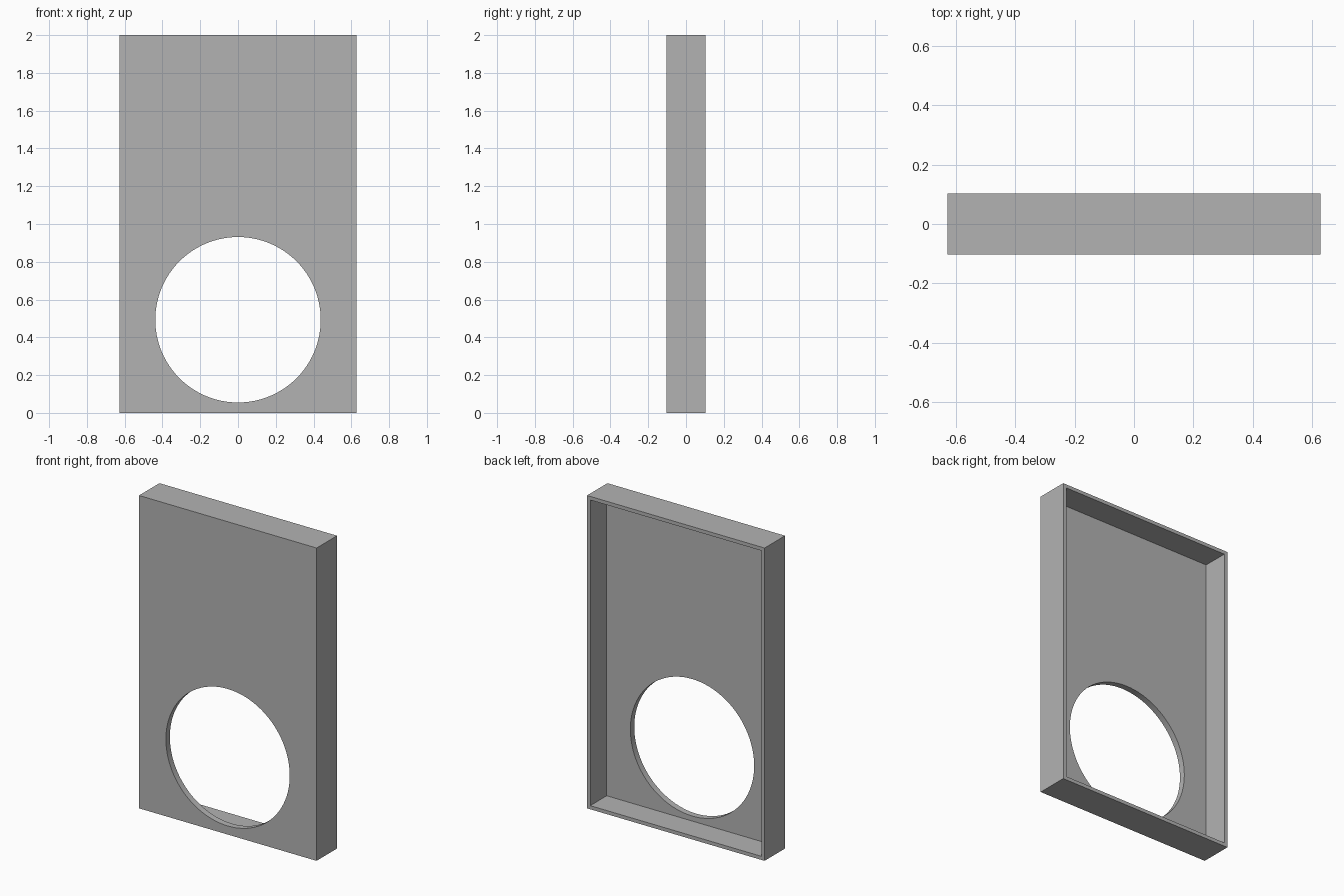
import bpy
import bmesh
from mathutils import Matrix, Vector

if "Cube" in bpy.data.objects:
    bpy.data.objects.remove(bpy.data.objects["Cube"], do_unlink=True)

WIDTH, DEPTH, HEIGHT = 1.256, 0.206, 2.0
WALL, PANEL = 0.023, 0.04
HOLE_RADIUS, HOLE_Z = 0.438, 0.493

grey = bpy.data.materials.new("plain grey")
grey.use_nodes = True
grey.diffuse_color = (0.45, 0.45, 0.45, 1)
grey.node_tree.nodes["Principled BSDF"].inputs["Base Color"].default_value = grey.diffuse_color


def make_object(name, bm):
    mesh = bpy.data.meshes.new(name)
    bm.to_mesh(mesh)
    bm.free()
    mesh.materials.append(grey)
    obj = bpy.data.objects.new(name, mesh)
    bpy.context.collection.objects.link(obj)
    return obj


def box(name, size, centre):
    bm = bmesh.new()
    bmesh.ops.create_cube(bm, size=1, matrix=Matrix.Translation(centre) @ Matrix.Diagonal((*size, 1)))
    return make_object(name, bm)


def cut(target, cutter):
    cutter.hide_render = True
    mod = target.modifiers.new("cut", "BOOLEAN")
    mod.operation, mod.solver, mod.object = "DIFFERENCE", "EXACT", cutter
    bpy.context.view_layer.objects.active = target
    bpy.ops.object.modifier_apply(modifier=mod.name)
    bpy.data.objects.remove(cutter, do_unlink=True)


# Shallow tray standing upright, open at the back
tray = box("cover_panel", (WIDTH, DEPTH, HEIGHT), Vector((0, 0, HEIGHT / 2)))
cut(tray, box("recess_cutter", (WIDTH - 2 * WALL, DEPTH, HEIGHT - 2 * WALL),
              Vector((0, PANEL, HEIGHT / 2))))

# Round opening through the front panel
bm = bmesh.new()
bmesh.ops.create_cone(bm, cap_ends=True, segments=96, radius1=HOLE_RADIUS, radius2=HOLE_RADIUS, depth=1,
                      matrix=Matrix.Translation((0, 0, HOLE_Z)) @ Matrix.Rotation(1.5707963, 4, "X"))
cut(tray, make_object("hole_cutter", bm))

# Smooth the rim of the hole, keep the edges crisp
tray.select_set(True)
bpy.context.view_layer.objects.active = tray
bpy.ops.object.shade_smooth_by_angle()
